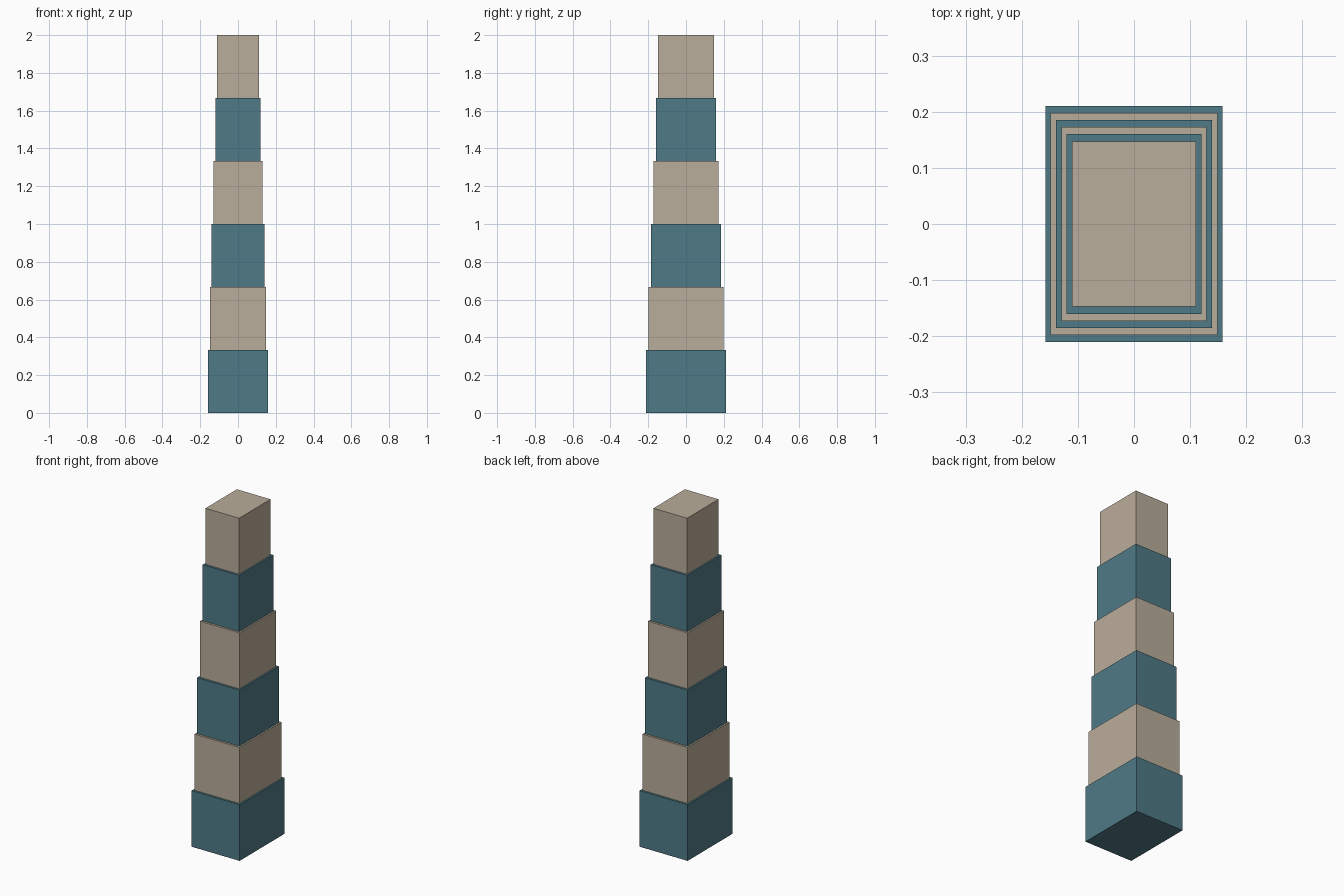
import bpy

if "Cube" in bpy.data.objects:
    bpy.data.objects.remove(bpy.data.objects["Cube"])

LEVELS = 6
HEIGHT = 2.0 / LEVELS
BASE_X, BASE_Y = 0.316, 0.421


def make_material(name, color):
    mat = bpy.data.materials.new(name)
    mat.diffuse_color = color
    mat.use_nodes = True
    mat.node_tree.nodes["Principled BSDF"].inputs["Base Color"].default_value = mat.diffuse_color
    return mat


teal = make_material("teal", (0.078, 0.195, 0.242, 1))
beige = make_material("beige", (0.49, 0.418, 0.328, 1))

# Stacked blocks, each one 6% of the base size narrower than the one below
for i in range(LEVELS):
    s = 1 - 0.06 * i
    bpy.ops.mesh.primitive_cube_add(size=1, location=(0, 0, (i + 0.5) * HEIGHT))
    block = bpy.context.object
    block.name = f"tower_block_{i + 1}"
    block.scale = (BASE_X * s, BASE_Y * s, HEIGHT)
    bpy.ops.object.transform_apply(location=False, rotation=False, scale=True)
    block.data.materials.append(beige if i % 2 else teal)
